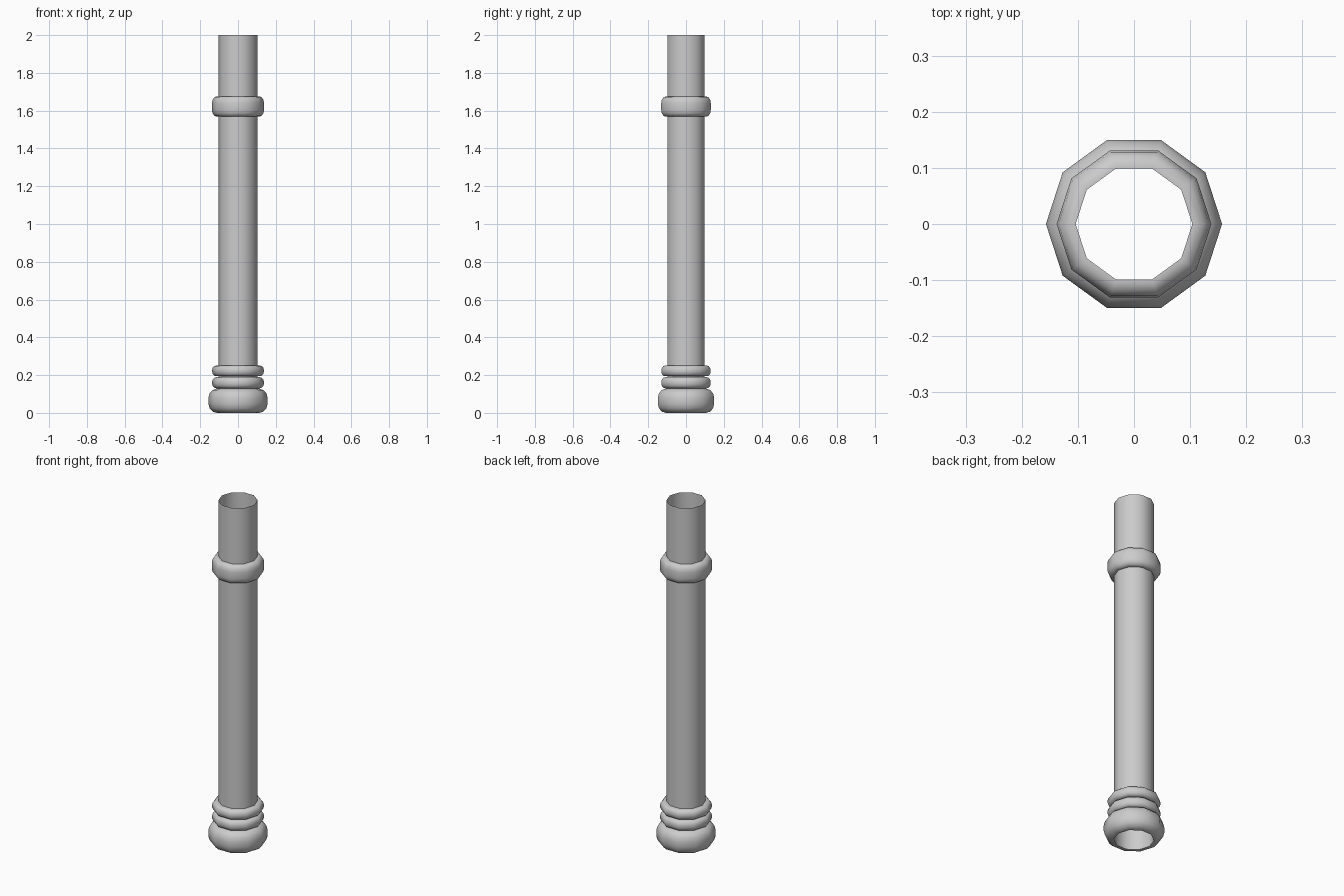
import bpy, bmesh, math

if "Cube" in bpy.data.objects:
    bpy.data.objects.remove(bpy.data.objects["Cube"])

SIDES = 10
TUBE_R = 0.104


def lathe(name, profile):
    """Revolve an open (radius, z) profile, listed bottom to top, into a 10-sided shell."""
    bm = bmesh.new()
    rows = []
    for r, z in profile:
        rows.append([bm.verts.new((r * math.cos(2 * math.pi * i / SIDES),
                                   r * math.sin(2 * math.pi * i / SIDES), z))
                     for i in range(SIDES)])
    for low, high in zip(rows, rows[1:]):
        for i in range(SIDES):
            j = (i + 1) % SIDES
            bm.faces.new((low[i], low[j], high[j], high[i]))
    mesh = bpy.data.meshes.new(name)
    bm.to_mesh(mesh)
    bm.free()
    obj = bpy.data.objects.new(name, mesh)
    bpy.context.collection.objects.link(obj)
    mesh.polygons.foreach_set("use_smooth", [True] * len(mesh.polygons))
    return obj


def collar(name, z0, z1, radius, round_r, round_z, steps=3):
    """Rounded band around the tube, with elliptical corners."""
    quarter = [math.pi / 2 * k / steps for k in range(steps + 1)]
    lower = [(radius - round_r * (1 - math.sin(a)), z0 + round_z * (1 - math.cos(a)))
             for a in quarter]
    upper = [(r, z0 + z1 - z) for r, z in reversed(lower)]
    return lathe(name, [(TUBE_R, z0)] + lower + upper + [(TUBE_R, z1)])


# Open hollow pipe
lathe("pole_tube", [(TUBE_R, 0.0), (TUBE_R, 2.0)])

# Stacked base bands and the upper collar
collar("base_foot", 0.0, 0.128, 0.157, 0.045, 0.05)
collar("base_lower_ring", 0.13, 0.189, 0.137, 0.022, 0.024)
collar("base_upper_ring", 0.194, 0.251, 0.137, 0.022, 0.024)
collar("upper_collar", 1.568, 1.676, 0.138, 0.026, 0.036)
